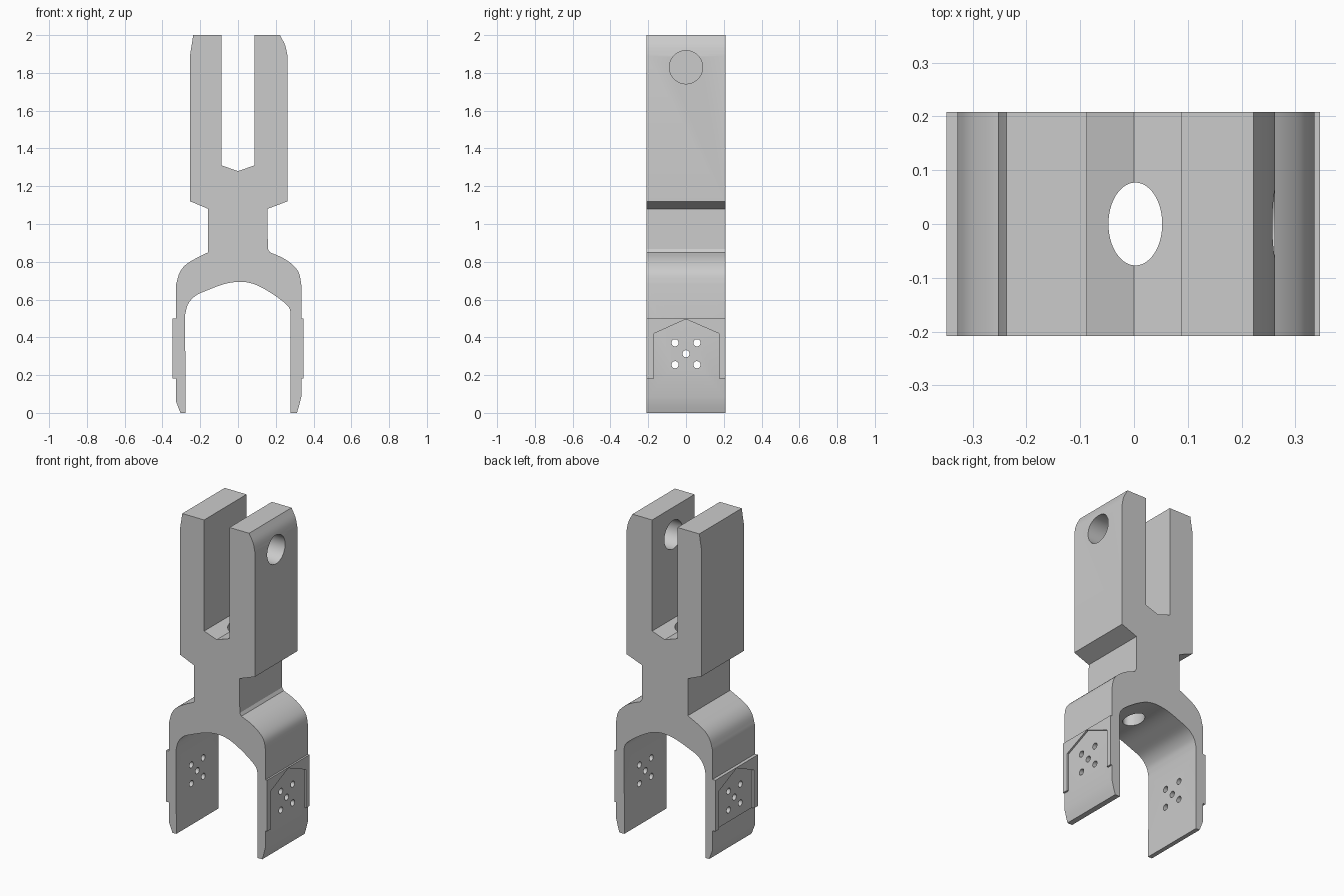
import bpy, bmesh, math
from mathutils import Matrix, Vector

if "Cube" in bpy.data.objects:
    bpy.data.objects.remove(bpy.data.objects["Cube"], do_unlink=True)

HALF = 0.208  # half depth of the fork

grey = bpy.data.materials.new("plain grey")
grey.use_nodes = True
grey.diffuse_color = (0.6, 0.6, 0.6, 1)
grey.node_tree.nodes["Principled BSDF"].inputs["Base Color"].default_value = (0.6, 0.6, 0.6, 1)


def make_object(name, bm):
    bmesh.ops.recalc_face_normals(bm, faces=bm.faces)
    mesh = bpy.data.meshes.new(name)
    bm.to_mesh(mesh)
    bm.free()
    mesh.materials.append(grey)
    obj = bpy.data.objects.new(name, mesh)
    bpy.context.collection.objects.link(obj)
    return obj


def extrude(name, points, place, low, high):
    """Extrude a closed outline; place maps (u, v, depth) to a 3D point."""
    bm = bmesh.new()
    face = bm.faces.new([bm.verts.new(place(u, v, low)) for u, v in points])
    copy = bmesh.ops.extrude_face_region(bm, geom=[face])["geom"]
    shift = Vector(place(0, 0, high)) - Vector(place(0, 0, low))
    bmesh.ops.translate(bm, vec=shift, verts=[g for g in copy if isinstance(g, bmesh.types.BMVert)])
    return make_object(name, bm)


def smooth(points, steps=4):
    """Smooth curve through the points."""
    pts = [Vector(p) for p in points]
    ext = [pts[0] * 2 - pts[1]] + pts + [pts[-1] * 2 - pts[-2]]
    out = []
    for a, b, c, d in zip(ext, ext[1:], ext[2:], ext[3:]):
        for i in range(steps):
            t = i / steps
            p = 2 * b + (c - a) * t + (2 * a - 5 * b + 4 * c - d) * t**2 + (3 * b - a - 3 * c + d) * t**3
            out.append(tuple(p / 2))
    return out + [tuple(pts[-1])]


def bore(target, centre, axis, length, ry, rx=None, sides=48):
    """Cut a round or oval hole through the target."""
    bm = bmesh.new()
    bmesh.ops.create_cone(bm, cap_ends=True, segments=sides, radius1=1, radius2=1, depth=length)
    turn = Matrix.Rotation(math.pi / 2, 4, "Y") if axis == "X" else Matrix.Identity(4)
    scale = Matrix.Diagonal((rx or ry, ry, 1, 1))
    bmesh.ops.transform(bm, matrix=Matrix.Translation(centre) @ turn @ scale, verts=bm.verts)
    cutter = make_object("hole_cutter", bm)
    cutter.hide_render = True
    mod = target.modifiers.new("hole", "BOOLEAN")
    mod.operation = "DIFFERENCE"
    mod.solver = "EXACT"
    mod.object = cutter
    bpy.context.view_layer.objects.active = target
    bpy.ops.object.modifier_apply(modifier=mod.name)
    bpy.data.objects.remove(cutter, do_unlink=True)


# Outline of the double fork, running anticlockwise from the +x foot
right_foot = [(0.278, 0), (0.312, 0), (0.321, 0.03), (0.335, 0.085)]
right_shoulder = smooth([(0.335, 0.68), (0.323, 0.74), (0.29, 0.783), (0.238, 0.82), (0.169, 0.85)])
right_neck = [(0.158, 0.868), (0.156, 1.08), (0.262, 1.12)]
right_prong = smooth([(0.262, 1.89), (0.25, 1.945), (0.222, 2)])
slot = [(0.087, 2), (0.087, 1.31), (0, 1.28), (-0.087, 1.31), (-0.087, 2)]
left_prong = [(-0.237, 2), (-0.253, 1.9), (-0.253, 1.12)]
left_neck = [(-0.158, 1.08), (-0.158, 0.85)]
left_shoulder = smooth([(-0.21, 0.825), (-0.27, 0.79), (-0.308, 0.745), (-0.328, 0.68)])
left_foot = [(-0.328, 0.06), (-0.305, 0), (-0.278, 0)]
arch = smooth([(-0.28, 0.52), (-0.265, 0.575), (-0.225, 0.62), (-0.16, 0.65), (-0.07, 0.683),
               (0.01, 0.694), (0.074, 0.685), (0.132, 0.66), (0.206, 0.614), (0.265, 0.565), (0.279, 0.53)])
outline = (right_foot + right_shoulder + right_neck + right_prong + slot + left_prong
           + left_neck + left_shoulder + left_foot + arch)
fork = extrude("fork_body", outline, lambda x, z, y: (x, y, z), -HALF, HALF)

# Raised frames on the outer faces of the legs
pocket = [(-0.17, 0.182), (-0.17, 0.42), (0, 0.496), (0.175, 0.42), (0.175, 0.182)]
frame = [(-HALF, 0.182)] + pocket + [(HALF, 0.182), (HALF, 0.5), (-HALF, 0.5)]
side = lambda y, z, x: (x, y, z)
parts = [fork,
         extrude("left_frame", frame, side, 0.332, 0.346),
         extrude("right_frame", frame, side, -0.348, -0.325)]

# Thin pad inside the right frame
pad = extrude("right_pocket_floor", pocket, side, -0.333, -0.325)
parts.append(pad)

# Pin hole in the +x prong and oval hole down through the web
bore(fork, (0.17, 0, 1.83), "X", 0.3, 0.088)
bore(fork, (0.0025, 0, 1.0), "Z", 0.9, 0.077, 0.05)

# Five small holes through both legs
for y, z in [(0, 0.313)] + [(sy * 0.058, 0.313 + sz * 0.058) for sy in (-1, 1) for sz in (-1, 1)]:
    for target in (fork, pad):
        bore(target, (0, y, z), "X", 1, 0.019, sides=20)

bpy.ops.object.select_all(action="DESELECT")
for obj in parts:
    obj.select_set(True)
bpy.context.view_layer.objects.active = fork
bpy.ops.object.shade_smooth_by_angle(angle=math.radians(25))
